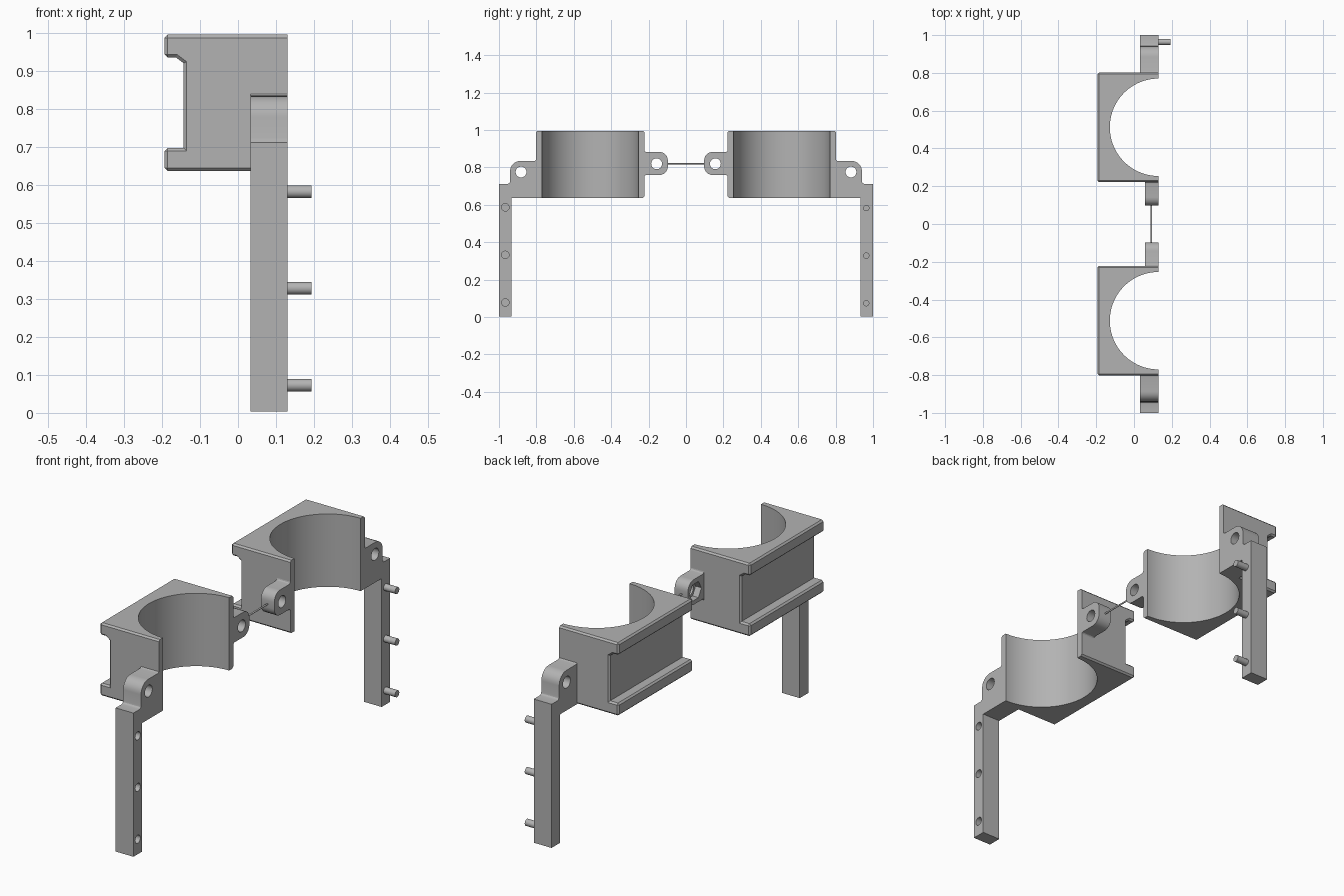
import bpy, bmesh
from math import cos, sin, pi, radians
from mathutils import Matrix

if "Cube" in bpy.data.objects:
    bpy.data.objects.remove(bpy.data.objects["Cube"])

grey = bpy.data.materials.new("plain grey")
grey.use_nodes = True
grey.diffuse_color = (0.45, 0.45, 0.45, 1)
grey.node_tree.nodes["Principled BSDF"].inputs["Base Color"].default_value = (0.45, 0.45, 0.45, 1)

FACE = 0.13      # flat mating face shared by all the bodies
TOP, BASE = 0.995, 0.636
BORE_Y = 0.512


def finish(bm, name):
    bmesh.ops.recalc_face_normals(bm, faces=bm.faces)
    mesh = bpy.data.meshes.new(name)
    bm.to_mesh(mesh)
    bm.free()
    mesh.materials.append(grey)
    ob = bpy.data.objects.new(name, mesh)
    bpy.context.collection.objects.link(ob)
    return ob


def prism(name, points, offset, chamfer=0.008):
    """Extrude a closed profile; chamfer outer edges away from the mating face."""
    bm = bmesh.new()
    face = bm.faces.new([bm.verts.new(p) for p in points])
    new = bmesh.ops.extrude_face_region(bm, geom=[face])["geom"]
    bmesh.ops.translate(bm, vec=offset, verts=[v for v in new if isinstance(v, bmesh.types.BMVert)])
    bmesh.ops.recalc_face_normals(bm, faces=bm.faces)
    edges = [e for e in bm.edges if e.is_convex and e.calc_face_angle(0) > 0.9
             and min(v.co.x for v in e.verts) < FACE - 0.001]
    bmesh.ops.bevel(bm, geom=edges, offset=chamfer, segments=1, affect='EDGES', clamp_overlap=True)
    return finish(bm, name)


def rod(name, radius, start, length, axis="X", sides=32):
    """Cylinder from start, running along the positive axis."""
    bm = bmesh.new()
    bmesh.ops.create_cone(bm, cap_ends=True, segments=sides, radius1=radius, radius2=radius, depth=length)
    bmesh.ops.translate(bm, vec=(0, 0, length / 2), verts=bm.verts)
    turn = {"X": Matrix.Rotation(pi / 2, 4, 'Y'), "Y": Matrix.Rotation(-pi / 2, 4, 'X'),
            "Z": Matrix.Identity(4)}[axis]
    bmesh.ops.transform(bm, matrix=Matrix.Translation(start) @ turn, verts=bm.verts)
    return finish(bm, name)


def cut(ob, cutter):
    cutter.hide_render = True
    mod = ob.modifiers.new("cut", 'BOOLEAN')
    mod.operation, mod.solver, mod.object = 'DIFFERENCE', 'EXACT', cutter
    bpy.context.view_layer.objects.active = ob
    bpy.ops.object.modifier_apply(modifier=mod.name)
    bpy.data.objects.remove(cutter)


def smooth(ob):
    bpy.ops.object.select_all(action='DESELECT')
    ob.select_set(True)
    bpy.context.view_layer.objects.active = ob
    bpy.ops.object.shade_smooth_by_angle(angle=radians(25))


def arc(cy, cz, r, a0, a1, n=6):
    return [(cy + r * cos(radians(a0 + (a1 - a0) * i / n)),
             cz + r * sin(radians(a0 + (a1 - a0) * i / n))) for i in range(n + 1)]


for s, side in ((-1, "front"), (1, "back")):
    # half clamp block with a slotted outer side and a round bore
    section = [(FACE, BASE), (-0.193, BASE), (-0.193, 0.697), (-0.143, 0.697),
               (-0.143, 0.92), (-0.163, 0.935), (-0.193, 0.935), (-0.193, TOP), (FACE, TOP)]
    block = prism(side + "_clamp_block", [(x, s * 0.222, z) for x, z in section], (0, s * 0.58, 0))
    cut(block, rod("bore", 0.258, (FACE, s * BORE_Y, 0.5), 0.6, "Z", 96))

    # outer ear running down into the long leg
    outline = ([(0.785, BASE), (0.933, BASE), (0.933, 0.003), (1, 0.003), (1, 0.711), (0.955, 0.711)]
               + arc(0.955, 0.725, 0.014, 270, 180, 3) + arc(0.886, 0.779, 0.055, 0, 90)
               + arc(0.812, 0.846, 0.012, 270, 180, 3) + [(0.785, 0.846)])
    leg = prism(side + "_leg_and_ear", [(0.033, s * y, z) for y, z in outline], (FACE - 0.033, 0, 0))
    cut(leg, rod("ear_hole", 0.029, (-0.1, s * 0.882, 0.775), 0.4))

    # inner ear by the cord
    outline = ([(0.235, 0.749), (0.222, 0.749)] + arc(0.212, 0.749, 0.01, 0, 90, 3)
               + arc(0.142, 0.804, 0.045, 270, 180) + arc(0.142, 0.837, 0.045, 180, 90)
               + arc(0.212, 0.892, 0.01, 270, 360, 3) + [(0.235, 0.892)])
    ear = prism(side + "_inner_ear", [(0.058, s * y, z) for y, z in outline], (FACE - 0.058, 0, 0))
    cut(ear, rod("ear_hole", 0.029, (-0.1, s * 0.157, 0.819), 0.4))

    # nut pockets on the front half only
    if s < 0:
        cut(ear, rod("nut_pocket", 0.046, (0, s * 0.157, 0.819), 0.09, sides=6))

    # locating sockets on one leg, matching pins on the other
    for i, z in enumerate((0.073, 0.328, 0.582)):
        if s < 0:
            cut(leg, rod("socket", 0.02, (0.06, -0.966, z + 0.004), 0.2))
        else:
            smooth(rod("locating_pin_%d" % (i + 1), 0.0165, (0.12, 0.964, z), 0.073))

    for ob in (block, leg, ear):
        smooth(ob)

# thin cord joining the two halves
smooth(rod("joining_cord", 0.004, (0.092, -0.1, 0.819), 0.2, "Y", 12))
